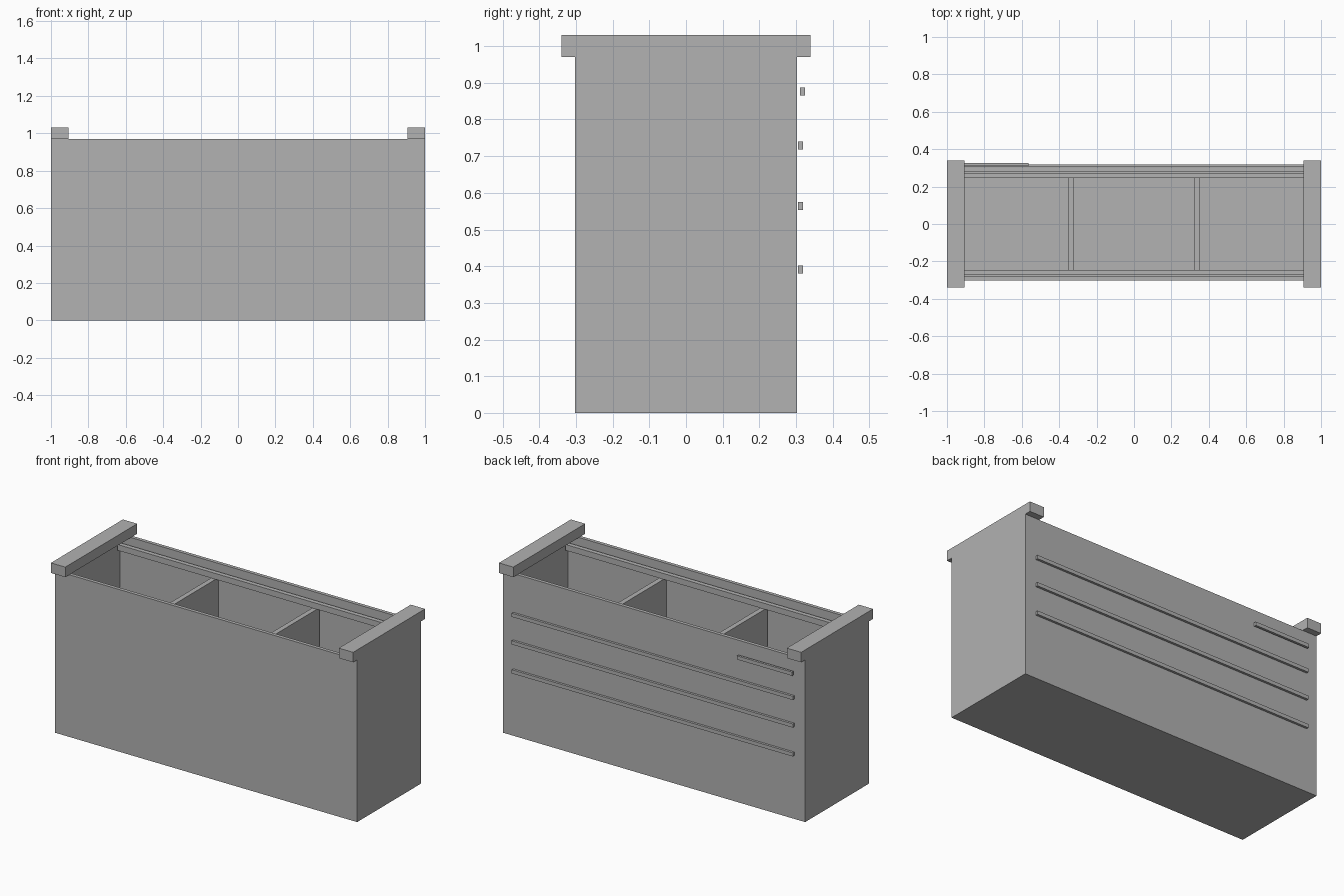
import bpy
import bmesh
from mathutils import Vector

cube = bpy.data.objects.get("Cube")
if cube:
    bpy.data.objects.remove(cube, do_unlink=True)

grey = bpy.data.materials.new("plain grey")
colour = (0.445, 0.445, 0.445, 1)
grey.use_nodes = True
grey.diffuse_color = colour
grey.node_tree.nodes["Principled BSDF"].inputs["Base Color"].default_value = colour


def finish(name, bm):
    mesh = bpy.data.meshes.new(name)
    bm.to_mesh(mesh)
    bm.free()
    mesh.materials.append(grey)
    obj = bpy.data.objects.new(name, mesh)
    bpy.context.collection.objects.link(obj)
    return obj


def cuboid(bm, x, y, z):
    """Add a box spanning the given (low, high) ranges."""
    geom = bmesh.ops.create_cube(bm, size=1)
    for v in geom["verts"]:
        v.co = Vector([lo + (c + 0.5) * (hi - lo)
                       for c, (lo, hi) in zip(v.co, (x, y, z))])
    return geom["verts"]


def box(name, x, y, z):
    bm = bmesh.new()
    cuboid(bm, x, y, z)
    return finish(name, bm)


HALF_X, HALF_Y, TOP = 1.0, 0.302, 0.97
WALL = 0.03
IN_X, IN_Y = HALF_X - WALL, HALF_Y - WALL
SHELF_LOW = 0.89

# Open box: inset the top face, then push it down to the inner floor
bm = bmesh.new()
cuboid(bm, (-HALF_X, HALF_X), (-HALF_Y, HALF_Y), (0, TOP))
top = max(bm.faces, key=lambda f: f.calc_center_median().z)
bmesh.ops.inset_individual(bm, faces=[top], thickness=WALL)
inner = bmesh.ops.extrude_discrete_faces(bm, faces=[top])["faces"][0]
for v in inner.verts:
    v.co.z = WALL
bmesh.ops.recalc_face_normals(bm, faces=bm.faces)
finish("box_body", bm)

# Matching parts on each side
for side, s in (("left", 1), ("right", -1)):
    box(f"{side}_end_cap", sorted((s * 0.905, s * HALF_X)), (-0.34, 0.34), (TOP, 1.03))
    box(f"{side}_divider", sorted((s * 0.32, s * 0.35)), (-IN_Y, IN_Y), (WALL, SHELF_LOW))
for side, s in (("back", 1), ("front", -1)):
    box(f"{side}_inner_ledge", (-IN_X, IN_X), sorted((s * 0.245, s * IN_Y)), (SHELF_LOW, 0.925))

# Thin rails standing just off the back
for name, z in (("lower", 0.38), ("middle", 0.553), ("upper", 0.718)):
    box(f"{name}_back_rail", (-0.93, 0.93), (0.305, 0.319), (z, z + 0.022))
box("short_back_rail", (-0.93, -0.565), (0.311, 0.325), (0.865, 0.887))
